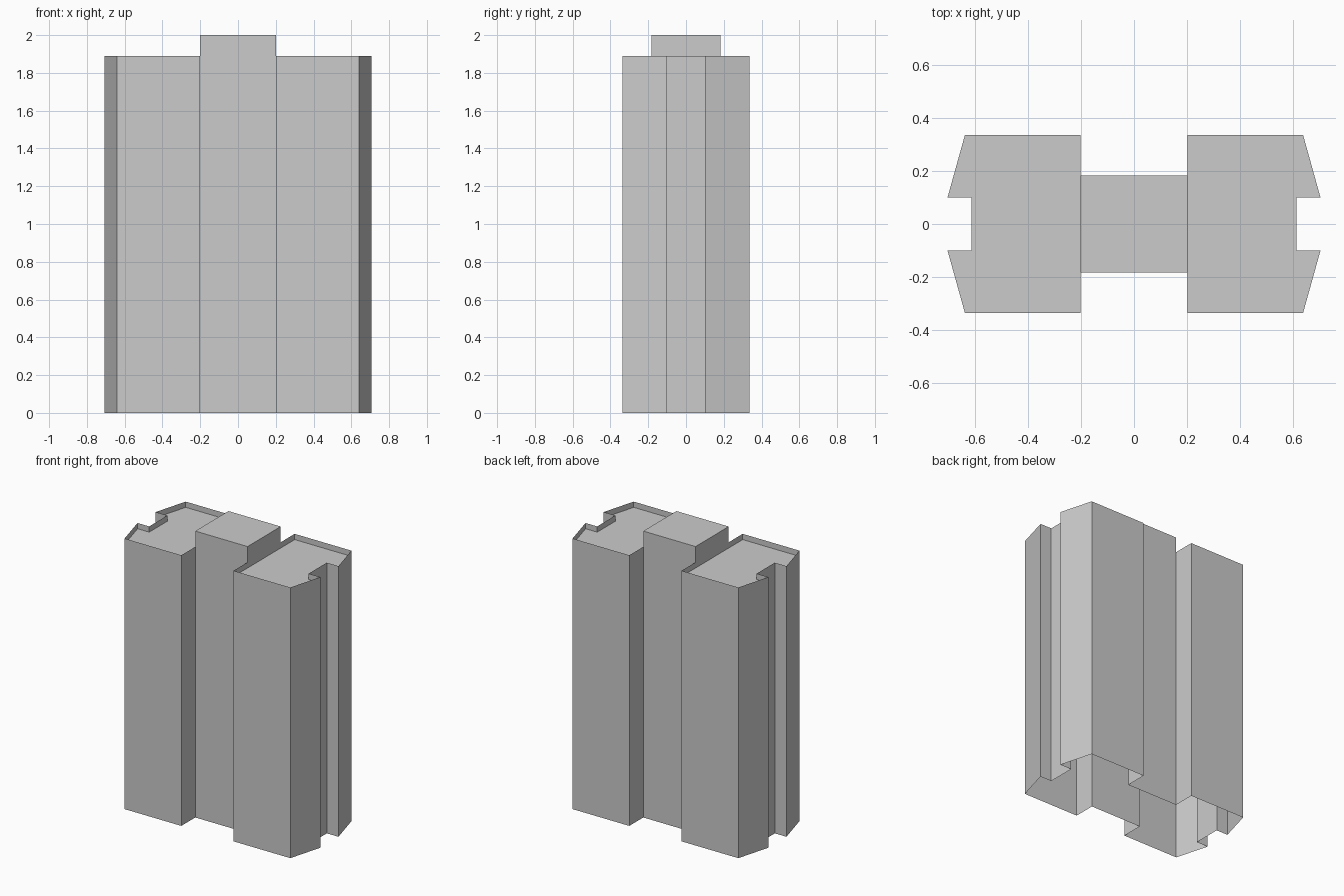
import bpy
import bmesh

cube = bpy.data.objects.get("Cube")
if cube:
    bpy.data.objects.remove(cube, do_unlink=True)

TOWER_TOP, ROOF, CORE_TOP = 1.89, 1.85, 2.0
CORE_X, CORE_Y = 0.202, 0.183

grey = bpy.data.materials.new("plain grey")
grey.use_nodes = True
grey.diffuse_color = (0.6, 0.6, 0.6, 1)
grey.node_tree.nodes["Principled BSDF"].inputs["Base Color"].default_value = (0.6, 0.6, 0.6, 1)


def wall(bm, path, low, high):
    """Thin upright wall along a path that runs counterclockwise from above."""
    bottom = [bm.verts.new((x, y, low)) for x, y in path]
    top = [bm.verts.new((x, y, high)) for x, y in path]
    for i in range(len(path) - 1):
        bm.faces.new((bottom[i], bottom[i + 1], top[i + 1], top[i]))


def cap(bm, path, z):
    """Flat upward-facing panel."""
    bm.faces.new([bm.verts.new((x, y, z)) for x, y in path])


def finish(name, bm):
    mesh = bpy.data.meshes.new(name)
    bm.to_mesh(mesh)
    bm.free()
    mesh.materials.append(grey)
    bpy.context.collection.objects.link(bpy.data.objects.new(name, mesh))


# Tower outline: inner return, front, slanted end, end notch, then mirrored to the back
half = [(CORE_X, -CORE_Y), (CORE_X, -0.337), (0.64, -0.337), (0.706, -0.1), (0.616, -0.1)]
outline = half + [(x, -y) for x, y in reversed(half)]

# Hollow towers, open below, with the roof sunk behind a thin rim
for name, turn in (("left", 1), ("right", -1)):
    path = [(x * turn, y * turn) for x, y in outline]
    bm = bmesh.new()
    wall(bm, path, 0, TOWER_TOP)
    finish(name + "_tower_walls", bm)
    bm = bmesh.new()
    cap(bm, path, ROOF)
    finish(name + "_tower_roof", bm)

# Central core: full-height front and back, sides only above the tower roofs
corners = [(-CORE_X, -CORE_Y), (CORE_X, -CORE_Y), (CORE_X, CORE_Y), (-CORE_X, CORE_Y)]
bm = bmesh.new()
for i, low in enumerate((0, ROOF, 0, ROOF)):
    wall(bm, [corners[i], corners[(i + 1) % 4]], low, CORE_TOP)
cap(bm, corners, CORE_TOP)
finish("central_core", bm)
